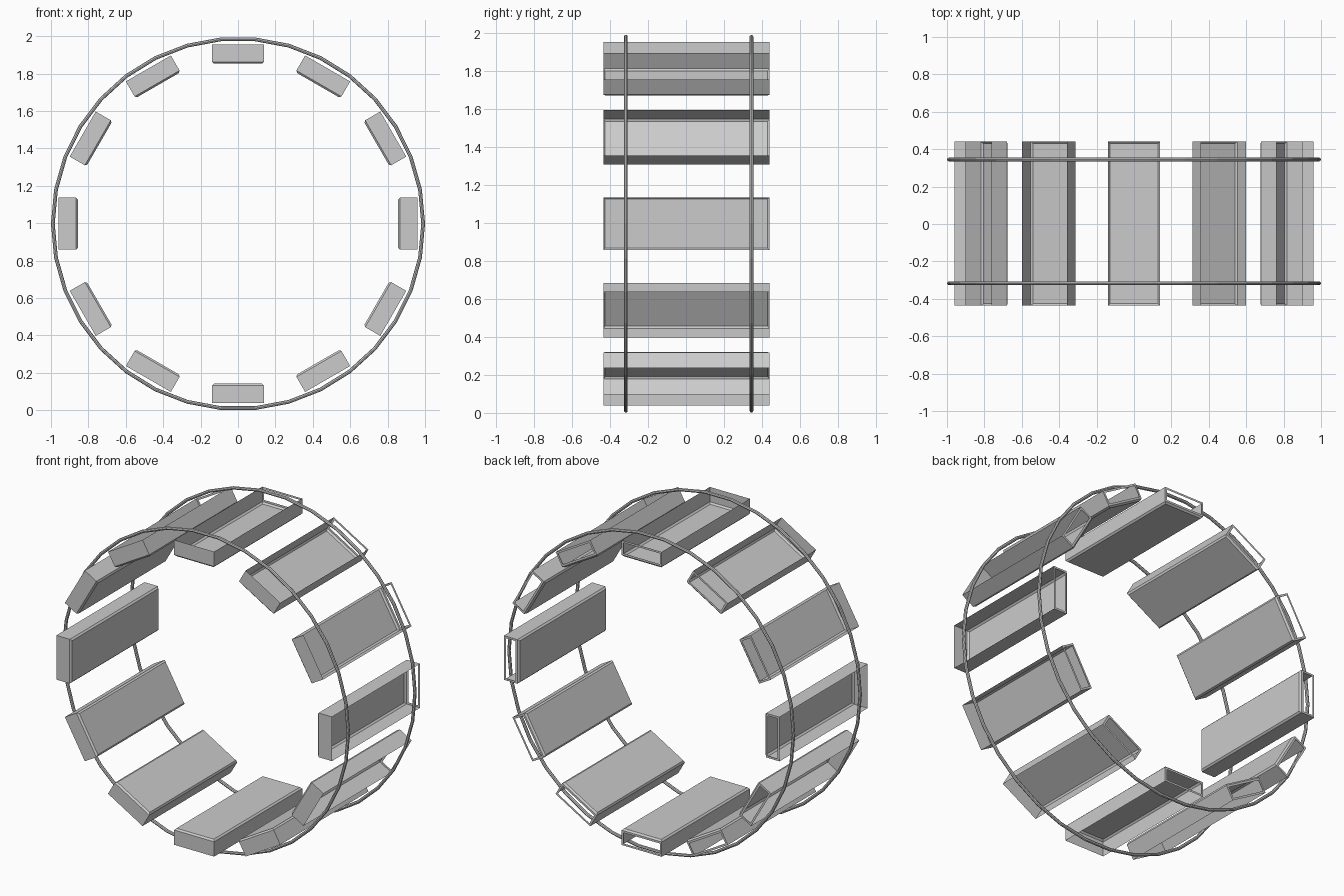
import bpy, bmesh
from math import pi, sin, cos
from mathutils import Matrix, Vector

if "Cube" in bpy.data.objects:
    bpy.data.objects.remove(bpy.data.objects["Cube"])

CENTRE_Z = 0.997
TRAYS = 12


def tray_mesh():
    # Thin-walled tray: outward side (-z) open, +y end framed with a window
    bm = bmesh.new()
    bmesh.ops.create_cube(bm, size=1.0)
    bmesh.ops.scale(bm, vec=(0.278, 0.876, 0.103), verts=bm.verts)

    # small chamfer around the inward-facing floor
    floor = max(bm.faces, key=lambda f: f.calc_center_median().z)
    bmesh.ops.bevel(bm, geom=list(floor.edges), offset=0.01, segments=1,
                    affect='EDGES', profile=0.5)

    # open the outward side
    bm.faces.ensure_lookup_table()
    outer = min(bm.faces, key=lambda f: f.calc_center_median().z)
    bmesh.ops.delete(bm, geom=[outer], context='FACES_ONLY')

    # window in the back end
    bm.normal_update()
    end = max(bm.faces, key=lambda f: f.normal.y)
    bmesh.ops.inset_individual(bm, faces=[end], thickness=0.018)
    bmesh.ops.delete(bm, geom=[end], context='FACES_ONLY')

    me = bpy.data.meshes.new("tray")
    bm.to_mesh(me)
    bm.free()
    return me


# Trays arranged around the wheel, floors facing the axle
mesh = tray_mesh()
for i in range(TRAYS):
    a = 2 * pi * i / TRAYS
    ob = bpy.data.objects.new(f"tray_{i + 1}", mesh)
    bpy.context.collection.objects.link(ob)
    ob.matrix_world = (Matrix.Translation((0, 0.002, CENTRE_Z))
                       @ Matrix.Rotation(a, 4, 'Y')
                       @ Matrix.Translation((0, 0, -0.907)))

# Two thin hoops carrying the trays
for name, y in (("front_hoop", -0.317), ("back_hoop", 0.345)):
    bpy.ops.mesh.primitive_torus_add(major_segments=34, minor_segments=8,
                                     major_radius=0.99, minor_radius=0.01,
                                     location=(0, y, CENTRE_Z),
                                     rotation=(pi / 2, 0, 0))
    bpy.context.object.name = name
